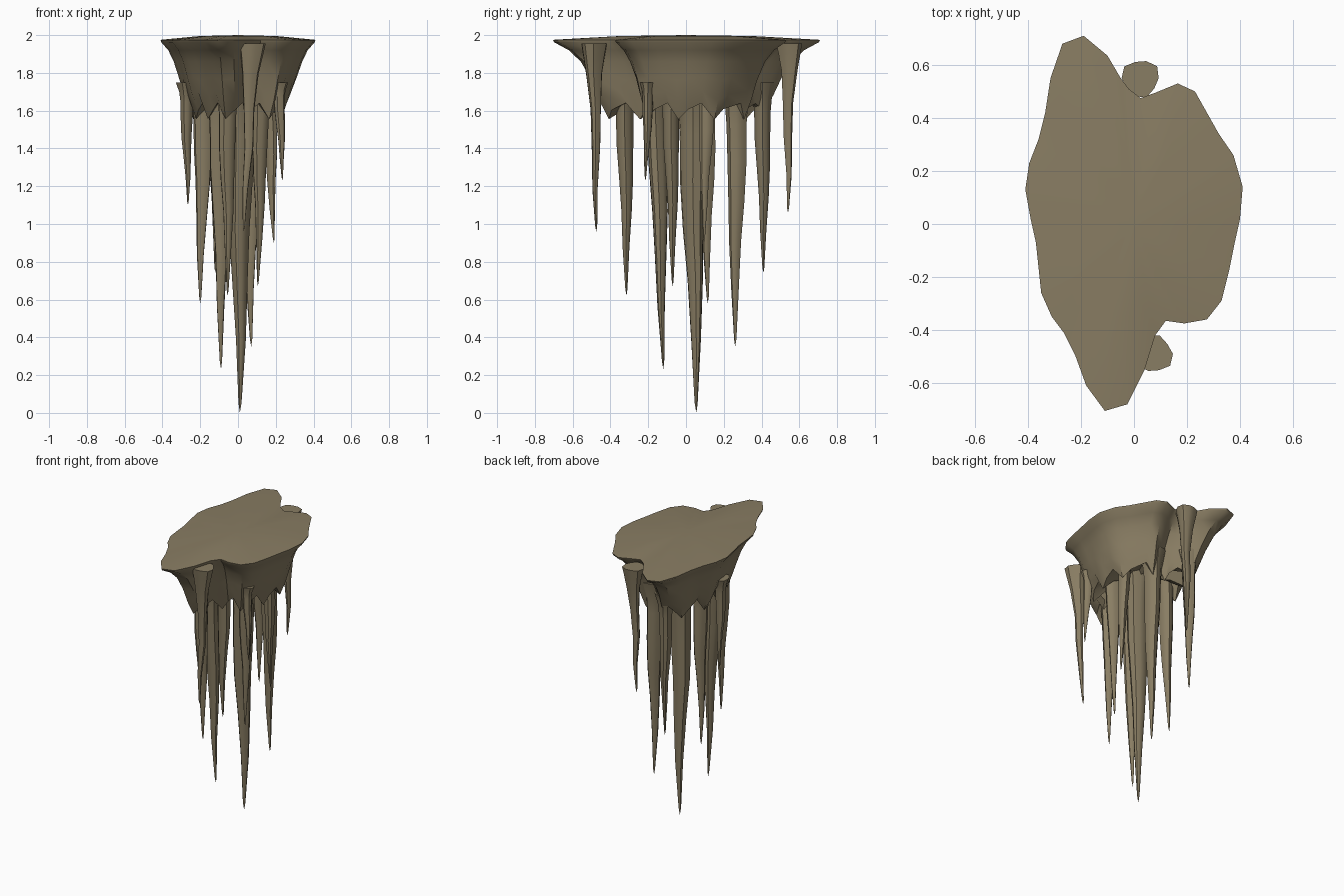
import bpy
import bmesh
import math
from mathutils import Vector

cube = bpy.data.objects.get("Cube")
if cube:
    bpy.data.objects.remove(cube, do_unlink=True)

# Single stone colour
stone = bpy.data.materials.new("brown_stone")
stone.use_nodes = True
stone_colour = (0.25, 0.205, 0.125, 1)
stone.diffuse_color = stone_colour
bsdf = stone.node_tree.nodes["Principled BSDF"]
bsdf.inputs["Base Color"].default_value = stone_colour
bsdf.inputs["Roughness"].default_value = 0.9


def loft(name, rings, start_point, end_point):
    """Join equal rings of points into a closed skin with a fan at each end."""
    bm = bmesh.new()
    loops = [[bm.verts.new(point) for point in ring] for ring in rings]
    count = len(loops[0])
    for upper, lower in zip(loops, loops[1:]):
        for i in range(count):
            j = (i + 1) % count
            bm.faces.new((upper[i], upper[j], lower[j], lower[i]))
    for loop, point in ((loops[0], start_point), (loops[-1], end_point)):
        centre = bm.verts.new(point)
        for i in range(count):
            bm.faces.new((loop[i], loop[(i + 1) % count], centre))
    bmesh.ops.recalc_face_normals(bm, faces=bm.faces)
    mesh = bpy.data.meshes.new(name)
    bm.to_mesh(mesh)
    bm.free()
    mesh.materials.append(stone)
    obj = bpy.data.objects.new(name, mesh)
    bpy.context.collection.objects.link(obj)
    bpy.ops.object.select_all(action="DESELECT")
    obj.select_set(True)
    bpy.context.view_layer.objects.active = obj
    bpy.ops.object.shade_smooth_by_angle(angle=math.radians(40))
    return obj


# Ceiling slab: irregular outline, flaring up from a ragged underside
outline = [
    (-.19, .71), (-.27, .68), (-.315, .55), (-.335, .42), (-.36, .32),
    (-.395, .23), (-.41, .13), (-.39, .02), (-.37, -.07), (-.35, -.26),
    (-.31, -.35), (-.265, -.41), (-.22, -.5), (-.18, -.61), (-.11, -.705),
    (-.025, -.68), (.04, -.55), (.08, -.42), (.12, -.365), (.19, -.375),
    (.275, -.36), (.33, -.29), (.36, -.17), (.38, -.07), (.4, .02),
    (.41, .14), (.375, .26), (.32, .34), (.23, .5), (.165, .53),
    (.08, .495), (.025, .475), (-.02, .51), (-.05, .55), (-.1, .635),
]

# Each level: height, x scale, y scale, raggedness
levels = [
    (1.995, .5, .5, 0), (1.975, 1, 1, 0), (1.962, .99, .99, 0),
    (1.92, .9, .88, 0), (1.86, .83, .79, 0), (1.77, .76, .71, .01),
    (1.68, .69, .65, .03), (1.6, .6, .58, .05), (1.66, .4, .4, .03),
]


def slab_ring(height, sx, sy, ragged):
    return [(x * sx, y * sy, height + ragged * math.sin(i * 2.1))
            for i, (x, y) in enumerate(outline)]


loft("ceiling_slab", [slab_ring(*level) for level in levels],
     (0, 0, 2), (0, 0, 1.7))


# Stalactites: kinked, slightly fluted tapering spikes
def stalactite(name, top, tip, radius, profile, sides=10):
    top, tip = Vector(top), Vector(tip)
    phase = top.x * 20 + top.y * 10
    rings = []
    for t, width in profile:
        centre = top.lerp(tip, t)
        sway = .1 * radius * math.sin(math.pi * t)
        centre.x += sway * math.sin(t * 9 + phase)
        centre.y += sway * math.cos(t * 8 + phase)
        ring = []
        for i in range(sides):
            angle = math.tau * i / sides
            r = radius * width * (1 + .1 * math.sin(3 * angle + phase))
            ring.append(centre + Vector((r * math.cos(angle), r * math.sin(angle), 0)))
        rings.append(ring)
    return loft(name, rings, top, tip)


hanging = [(0, 1.7), (.08, 1.15), (.16, 1), (.3, .95), (.45, .8),
           (.6, .6), (.78, .38), (.97, .12)]
trumpet = [(0, 1), (.06, .85), (.16, .62), (.35, .4), (.55, .33),
           (.78, .2), (.97, .08)]

# Top x, top y, tip x, tip y, tip height, radius
spikes = {
    "longest_stalactite": (.01, .035, .01, .055, 0, .068),
    "long_front_stalactite": (-.1, -.165, -.09, -.12, .23, .052),
    "long_back_stalactite": (.06, .265, .07, .26, .35, .053),
    "right_stalactite": (-.18, .1, -.2, .115, .58, .048),
    "front_stalactite": (-.06, -.325, -.055, -.315, .62, .045),
    "inner_left_stalactite": (.12, -.08, .105, -.07, .67, .042),
    "back_stalactite": (-.12, .405, -.12, .41, .74, .042),
    "left_stalactite": (.165, .11, .19, .095, .9, .038),
    "short_right_stalactite": (-.277, 0, -.265, 0, 1.1, .033),
    "short_left_stalactite": (.215, -.2, .235, -.215, 1.23, .028),
}
for name, (x, y, tip_x, tip_y, tip_z, radius) in spikes.items():
    stalactite(name, (x, y, 1.75), (tip_x, tip_y, tip_z), radius, hanging)

# Two separate stalactites standing in the notches of the slab
stalactite("outer_front_stalactite", (.075, -.49, 1.955), (.03, -.475, .96), .07, trumpet)
stalactite("outer_back_stalactite", (.025, .55, 1.955), (.01, .54, 1.06), .07, trumpet)
